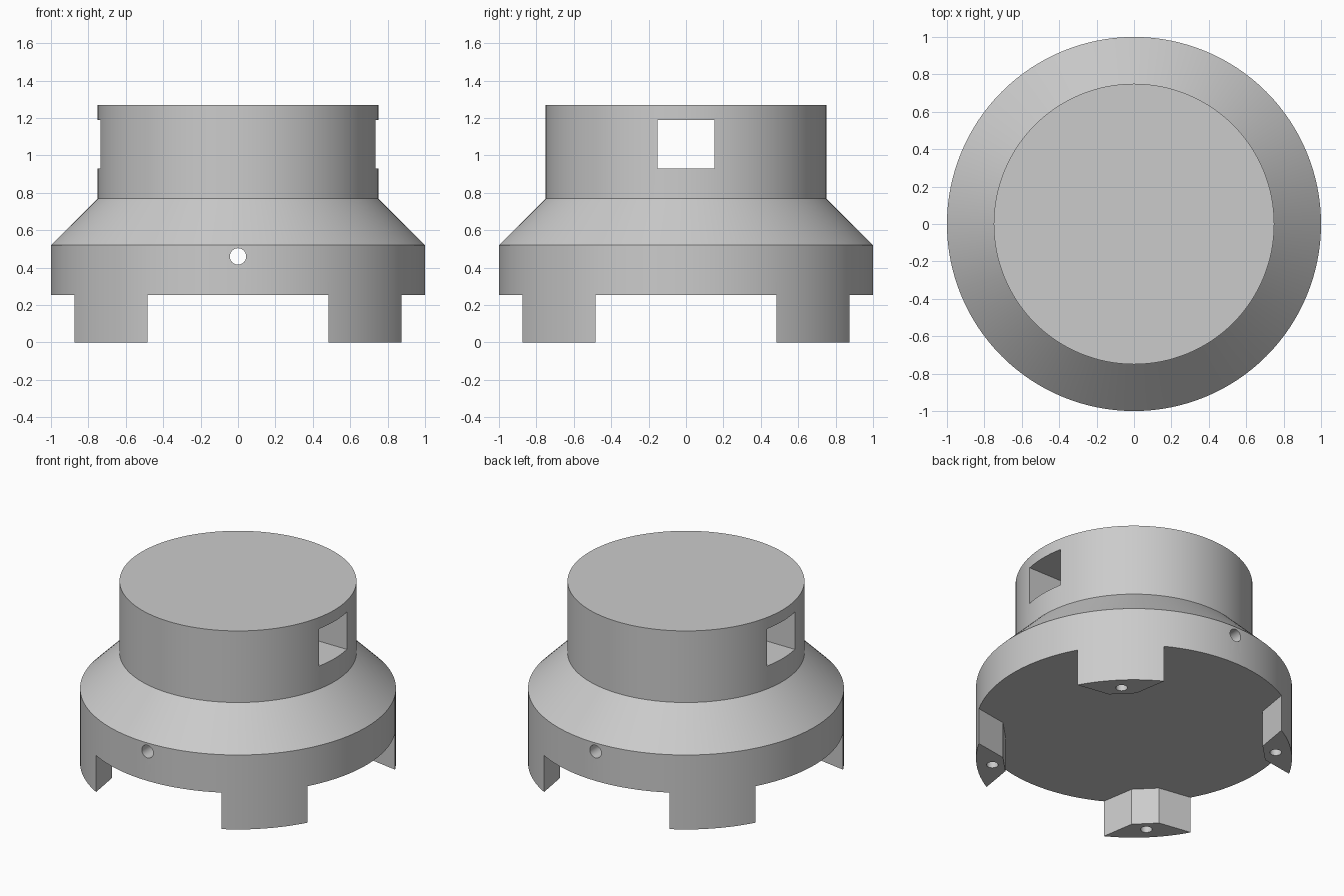
import bpy, bmesh, math
from mathutils import Matrix, Vector

if "Cube" in bpy.data.objects:
    bpy.data.objects.remove(bpy.data.objects["Cube"])

grey = bpy.data.materials.new("light grey")
grey.use_nodes = True
grey.diffuse_color = (0.6, 0.6, 0.6, 1)
grey.node_tree.nodes["Principled BSDF"].inputs["Base Color"].default_value = (0.6, 0.6, 0.6, 1)


def add_object(name, bm):
    bmesh.ops.recalc_face_normals(bm, faces=bm.faces)
    mesh = bpy.data.meshes.new(name)
    bm.to_mesh(mesh)
    bm.free()
    mesh.materials.append(grey)
    obj = bpy.data.objects.new(name, mesh)
    bpy.context.collection.objects.link(obj)
    return obj


def revolve(name, profile, segments):
    """Solid of revolution with flat caps from (radius, height) pairs."""
    bm = bmesh.new()
    rings = [[bm.verts.new((r * math.cos(a), r * math.sin(a), z))
              for a in (math.tau * i / segments for i in range(segments))]
             for r, z in profile]
    for low, high in zip(rings, rings[1:]):
        for i in range(segments):
            j = (i + 1) % segments
            bm.faces.new((low[i], low[j], high[j], high[i]))
    bm.faces.new(rings[0])
    bm.faces.new(rings[-1])
    return add_object(name, bm)


def prism(name, outline, bottom, top):
    bm = bmesh.new()
    face = bm.faces.new([bm.verts.new((p.x, p.y, bottom)) for p in outline])
    extruded = bmesh.ops.extrude_face_region(bm, geom=[face])["geom"]
    verts = [v for v in extruded if isinstance(v, bmesh.types.BMVert)]
    bmesh.ops.translate(bm, verts=verts, vec=(0, 0, top - bottom))
    return add_object(name, bm)


def rod(name, radius, length, matrix):
    bm = bmesh.new()
    bmesh.ops.create_cone(bm, cap_ends=True, segments=32, radius1=radius,
                          radius2=radius, depth=length, matrix=matrix)
    return add_object(name, bm)


# Stepped round housing, reaching down to the feet
housing = revolve("housing", [(1, 0), (1, 0.52), (0.75, 0.77), (0.75, 1.27)], 128)

# Cutter that clears the underside and leaves four feet with bevelled inner ends
inner = Vector((0.825, 0.087))
side = Vector((0.136, 0.189)) * 5
half = [inner, inner + side]
foot = [Vector((p.x, -p.y)) for p in reversed(half)] + half
outline = []
for k in range(4):
    turn = Matrix.Rotation(math.radians(45 + 90 * k), 2)
    outline += [turn @ p for p in foot]
cutters = [prism("underside_cutter", outline, -0.2, 0.255)]

# Rectangular window running through the neck from side to side
window = [Vector(p) for p in ((-2, -0.152), (2, -0.152), (2, 0.152), (-2, 0.152))]
cutters.append(prism("window_cutter", window, 0.93, 1.19))

# Cross pin hole from front to back
cutters.append(rod("pin_hole_cutter", 0.044, 3,
                   Matrix.Translation((0, 0, 0.46)) @ Matrix.Rotation(math.pi / 2, 4, 'X')))

# Blind screw hole in the bottom of each foot
for k in range(4):
    a = math.radians(45 + 90 * k)
    place = Matrix.Translation((0.9 * math.cos(a), 0.9 * math.sin(a), 0))
    cutters.append(rod("screw_hole_cutter", 0.037, 0.4, place))

bpy.context.view_layer.objects.active = housing
housing.select_set(True)
for cutter in cutters:
    mod = housing.modifiers.new("cut", 'BOOLEAN')
    mod.operation = 'DIFFERENCE'
    mod.solver = 'EXACT'
    mod.object = cutter
    bpy.ops.object.modifier_apply(modifier=mod.name)
    bpy.data.objects.remove(cutter)

bpy.ops.object.shade_smooth_by_angle(angle=math.radians(25))
